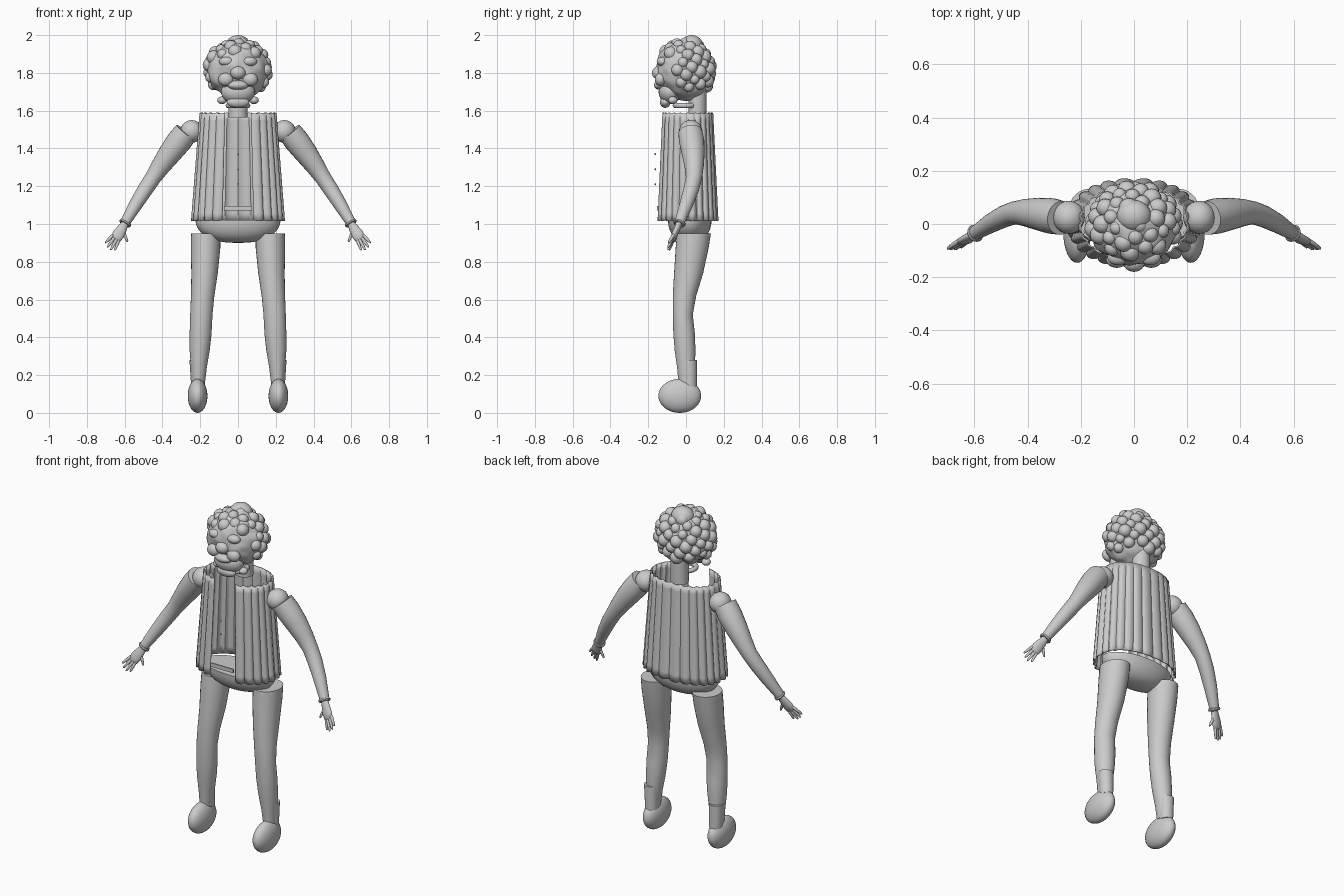
import bpy, bmesh, math, random
from mathutils import Vector, Matrix, noise

if "Cube" in bpy.data.objects:
    bpy.data.objects.remove(bpy.data.objects["Cube"])

random.seed(4)
grey = bpy.data.materials.new("plain_grey")
grey.diffuse_color = (0.6, 0.6, 0.6, 1)
grey.use_nodes = True
grey.node_tree.nodes["Principled BSDF"].inputs["Base Color"].default_value = grey.diffuse_color


def finish(name, bm, angle=40, recalc=True):
    """Turn a bmesh into a smooth shaded object."""
    if recalc:
        bmesh.ops.recalc_face_normals(bm, faces=bm.faces)
    me = bpy.data.meshes.new(name)
    bm.to_mesh(me)
    bm.free()
    me.materials.append(grey)
    ob = bpy.data.objects.new(name, me)
    bpy.context.collection.objects.link(ob)
    bpy.ops.object.select_all(action='DESELECT')
    bpy.context.view_layer.objects.active = ob
    ob.select_set(True)
    bpy.ops.object.shade_smooth_by_angle(angle=math.radians(angle))
    return ob


def add_ball(bm, c, r, u=24, v=16):
    m = Matrix.Translation(c) @ Matrix.Diagonal((*r, 1))
    return bmesh.ops.create_uvsphere(bm, u_segments=u, v_segments=v, radius=1, matrix=m)['verts']


def add_loft(bm, rings, n=24, axis=None, cap=True):
    """Rings are (centre, rx, ry); they face along the path or a fixed axis."""
    loops = []
    for i, (c, rx, ry) in enumerate(rings):
        a, b = rings[max(i - 1, 0)][0], rings[min(i + 1, len(rings) - 1)][0]
        t = Vector(axis) if axis else (Vector(b) - Vector(a)).normalized()
        u = t.cross(Vector((0, 1, 0))).normalized()
        w = t.cross(u)
        loops.append([bm.verts.new(Vector(c) + u * rx * math.cos(k * math.tau / n)
                                   + w * ry * math.sin(k * math.tau / n)) for k in range(n)])
    for p, q in zip(loops, loops[1:]):
        for k in range(n):
            bm.faces.new((p[k], p[(k + 1) % n], q[(k + 1) % n], q[k]))
    if cap:
        bm.faces.new(loops[0])
        bm.faces.new(loops[-1])


def add_torus(bm, c, major, minor, axis=(0, 0, 1), n=32, k=10):
    rot = Vector((0, 0, 1)).rotation_difference(Vector(axis)).to_matrix()
    g = [[bm.verts.new(Vector(c) + rot @ Vector((
        (major + minor * math.cos(b * math.tau / k)) * math.cos(a * math.tau / n),
        (major + minor * math.cos(b * math.tau / k)) * math.sin(a * math.tau / n),
        minor * math.sin(b * math.tau / k)))) for b in range(k)] for a in range(n)]
    for a in range(n):
        for b in range(k):
            bm.faces.new((g[a][b], g[(a + 1) % n][b], g[(a + 1) % n][(b + 1) % k], g[a][(b + 1) % k]))


# Head: softly lumpy ball with a jaw and facial bumps
bm = bmesh.new()
add_ball(bm, (0, -0.01, 1.815), (0.16, 0.145, 0.158), 64, 40)
for v in bm.verts:
    d = (v.co - Vector((0, -0.01, 1.815))).normalized()
    v.co += d * 0.014 * noise.noise(v.co * 18)
add_ball(bm, (0, -0.085, 1.70), (0.09, 0.06, 0.065))
add_ball(bm, (0, -0.11, 1.645), (0.06, 0.028, 0.03))
add_ball(bm, (0, -0.145, 1.80), (0.04, 0.035, 0.035))
add_ball(bm, (0, -0.135, 1.735), (0.055, 0.035, 0.025))
for s in (-1, 1):
    add_ball(bm, (s * 0.065, -0.135, 1.765), (0.04, 0.03, 0.035))
    add_ball(bm, (s * 0.06, -0.125, 1.86), (0.04, 0.03, 0.025))
    add_ball(bm, (s * 0.085, -0.07, 1.655), (0.025, 0.025, 0.02))
finish("head", bm)

# Curly hair: overlapping balls over the sides, back and crown
bm = bmesh.new()
add_ball(bm, (0, 0.03, 1.945), (0.065, 0.06, 0.055))
N = 95
for i in range(N):
    z = 1 - 2 * (i + 0.5) / N
    a = i * 2.39996
    d = Vector((math.sqrt(1 - z * z) * math.cos(a), math.sqrt(1 - z * z) * math.sin(a), z))
    if z < -0.62 or (d.y < -0.3 and z < 0.55):
        continue
    r = random.uniform(0.026, 0.038)
    c = Vector((d.x * 0.153, -0.005 + d.y * 0.135, 1.815 + d.z * 0.145))
    add_ball(bm, c, (r, r, r), 16, 10)
finish("curly_hair", bm)

# Neck and collar ring
bm = bmesh.new()
add_loft(bm, [((0, 0.06, 1.565), 0.05, 0.048), ((0, 0.06, 1.72), 0.05, 0.048)], 32, (0, 0, 1))
finish("neck", bm)
bm = bmesh.new()
add_torus(bm, (0, -0.005, 1.627), 0.052, 0.014)
finish("collar_ring", bm)

# Pleated vest: an open tube with a gap in front
bm = bmesh.new()
cols, rows, folds = 240, 14, 11
gap = 0.31
grid = []
for j in range(rows + 1):
    t = j / rows                      # 0 at hem, 1 at neckline
    line = []
    for i in range(cols + 1):
        f = i / cols
        a = -math.pi / 2 + gap + f * (math.tau - 2 * gap)
        wave = abs(math.sin(f * math.pi * folds * 2)) ** 0.7
        k = 1 - (0.07 - 0.02 * t) * (1 - wave)
        rx, ry = 0.25 - 0.045 * t, 0.168 - 0.028 * t
        e = 0.88
        x = math.copysign(abs(math.cos(a)) ** e, math.cos(a)) * rx * k
        y = math.copysign(abs(math.sin(a)) ** e, math.sin(a)) * ry * k + 0.005
        line.append(bm.verts.new((x, y, 1.015 + 0.57 * t + 0.006 * (1 - wave))))
    grid.append(line)
for p, q in zip(grid, grid[1:]):
    for i in range(cols):
        bm.faces.new((p[i], p[i + 1], q[i + 1], q[i]))
vest = finish("pleated_vest", bm, 35, False)
mod = vest.modifiers.new("thickness", 'SOLIDIFY')
mod.thickness = 0.006

# Waist strip across the gap, and the buttons
bm = bmesh.new()
bmesh.ops.create_cube(bm, size=1, matrix=Matrix.Translation((0, -0.15, 1.083)) @ Matrix.Diagonal((0.15, 0.008, 0.022, 1)))
finish("waist_strip", bm)
bm = bmesh.new()
for z in (1.21, 1.29, 1.37):
    add_ball(bm, (0, -0.163, z), (0.006, 0.004, 0.006), 12, 8)
finish("buttons", bm)

# Pelvis: rounded bowl with a flat top
bm = bmesh.new()
add_loft(bm, [((0, 0.02, 1.02 - 0.12 * math.sin(a)), 0.225 * math.cos(a) ** 0.8, 0.115 * math.cos(a) ** 0.8)
              for a in [i * 1.54 / 10 for i in range(11)]], 40, (0, 0, 1))
finish("pelvis", bm)

for s, side in ((-1, "left"), (1, "right")):
    # Shoulder and arm
    bm = bmesh.new()
    add_ball(bm, (s * 0.245, 0.025, 1.49), (0.06, 0.062, 0.06))
    finish(side + "_shoulder", bm)
    bm = bmesh.new()
    arm = [(0.275, 0.023, 1.485, 0.064), (0.31, 0.03, 1.44, 0.067), (0.36, 0.038, 1.375, 0.061),
           (0.41, 0.043, 1.305, 0.051), (0.45, 0.042, 1.245, 0.043), (0.49, 0.028, 1.185, 0.041),
           (0.54, 0.002, 1.105, 0.036), (0.595, -0.033, 1.012, 0.027)]
    add_loft(bm, [((s * x, y, z), r, r) for x, y, z, r in arm])
    finish(side + "_arm", bm)

    # Wrist cuff
    bm = bmesh.new()
    add_torus(bm, (s * 0.597, -0.035, 1.005), 0.025, 0.009, (s * 0.5, -0.33, -0.8), 24, 8)
    finish(side + "_cuff", bm)

    # Hand with four fingers and a thumb
    bm = bmesh.new()
    palm = [(0.6, -0.037, 1.0, 0.02, 0.018), (0.613, -0.046, 0.977, 0.026, 0.016),
            (0.633, -0.06, 0.945, 0.032, 0.016), (0.646, -0.068, 0.922, 0.028, 0.012),
            (0.65, -0.071, 0.914, 0.015, 0.006)]
    add_loft(bm, [((s * x, y, z), a, b) for x, y, z, a, b in palm], 20)
    fingers = [((0.666, -0.068, 0.938), (0.702, -0.093, 0.9)), ((0.656, -0.07, 0.926), (0.692, -0.096, 0.877)),
               ((0.643, -0.07, 0.918), (0.674, -0.096, 0.863)), ((0.63, -0.067, 0.918), (0.652, -0.088, 0.861)),
               ((0.608, -0.05, 0.962), (0.584, -0.06, 0.905))]
    for a, b in fingers:
        a, b = Vector((s * a[0], *a[1:])), Vector((s * b[0], *b[1:]))
        add_loft(bm, [(a.lerp(b, t), r, r) for t, r in
                      ((-0.2, 0.006), (0, 0.009), (0.5, 0.008), (0.9, 0.006), (1, 0.003))], 10)
    finish(side + "_hand", bm)

    # Leg
    bm = bmesh.new()
    leg = [(0.17, 0.042, 0.95, 0.078, 0.09), (0.172, 0.032, 0.87, 0.078, 0.087), (0.177, 0.014, 0.74, 0.07, 0.077),
           (0.187, -0.008, 0.62, 0.062, 0.062), (0.194, -0.017, 0.52, 0.059, 0.053),
           (0.198, -0.01, 0.42, 0.058, 0.057), (0.203, -0.005, 0.33, 0.053, 0.055),
           (0.207, 0.0, 0.24, 0.042, 0.047), (0.21, 0.003, 0.15, 0.034, 0.042)]
    add_loft(bm, [((s * x, y, z), a, b) for x, y, z, a, b in leg], 28, (0, 0, 1))
    finish(side + "_leg", bm)

    # Sock tube and rounded shoe
    bm = bmesh.new()
    add_loft(bm, [((s * 0.212, 0.02, 0.14), 0.036, 0.038), ((s * 0.214, 0.018, 0.28), 0.043, 0.04)], 24, (0, 0, 1))
    finish(side + "_sock", bm)
    bm = bmesh.new()
    add_ball(bm, (s * 0.214, -0.033, 0.09), (0.052, 0.113, 0.09), 32, 20)
    finish(side + "_shoe", bm)
